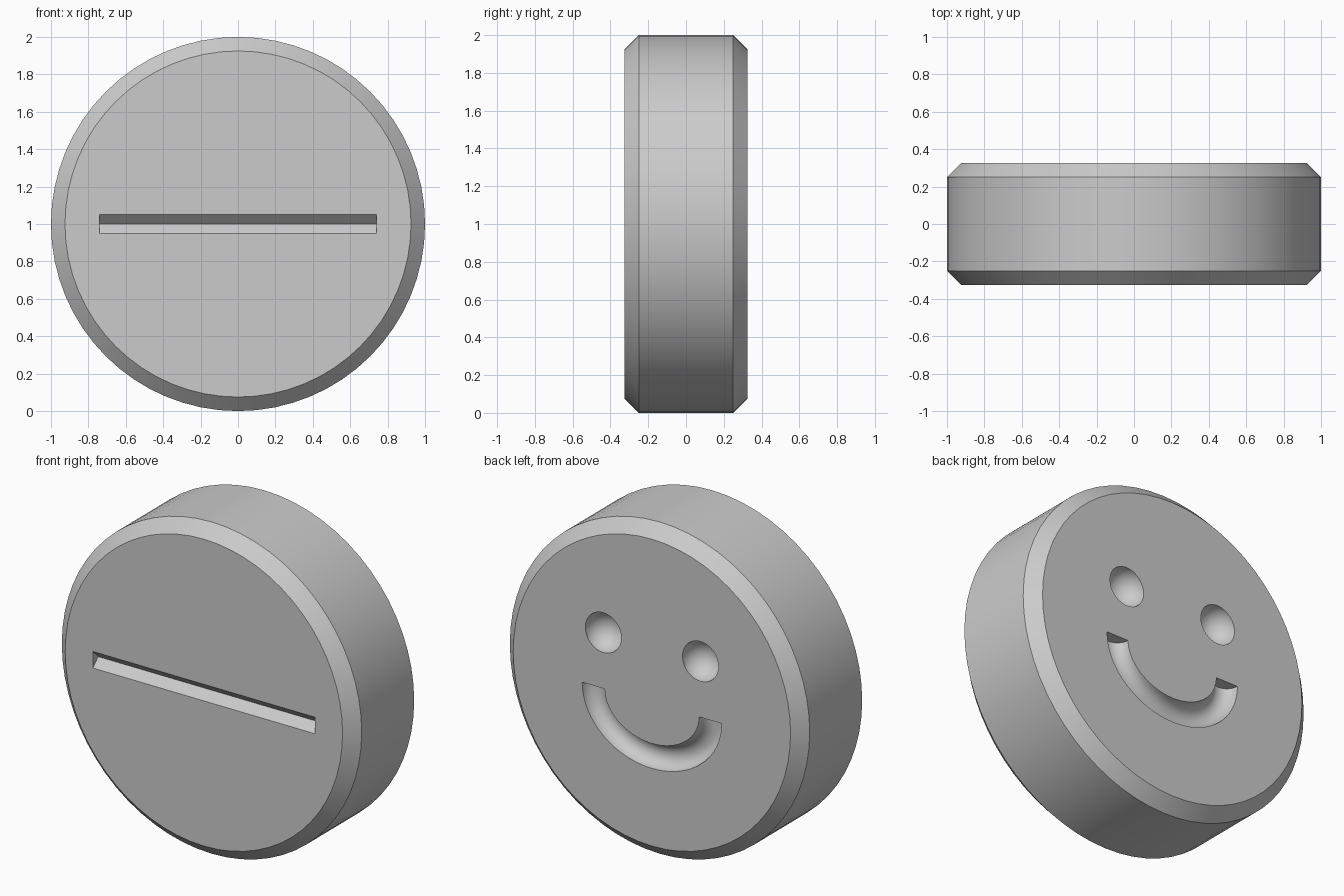
import bpy, bmesh
from math import sin, cos, pi, hypot
from mathutils import Vector

if "Cube" in bpy.data.objects:
    bpy.data.objects.remove(bpy.data.objects["Cube"])

R, HALF, BEVEL = 1.0, 0.325, 0.075


def make_object(name, bm):
    bmesh.ops.recalc_face_normals(bm, faces=bm.faces)
    mesh = bpy.data.meshes.new(name)
    bm.to_mesh(mesh)
    bm.free()
    ob = bpy.data.objects.new(name, mesh)
    bpy.context.collection.objects.link(ob)
    return ob


def loft(name, rings):
    """Closed solid through a list of point rings, with flat end caps."""
    bm = bmesh.new()
    loops = [[bm.verts.new(p) for p in ring] for ring in rings]
    n = len(loops[0])
    for a, b in zip(loops, loops[1:]):
        for i in range(n):
            j = (i + 1) % n
            bm.faces.new((a[i], a[j], b[j], b[i]))
    bm.faces.new(loops[0])
    bm.faces.new(loops[-1][::-1])
    return make_object(name, bm)


def disc_ring(r, y, n=64):
    return [(r * sin(2 * pi * i / n), y, 1 + r * cos(2 * pi * i / n)) for i in range(n)]


# Chamfered disc
disc = loft("disc", [disc_ring(R - BEVEL, -HALF), disc_ring(R, -HALF + BEVEL),
                     disc_ring(R, HALF - BEVEL), disc_ring(R - BEVEL, HALF)])

# V-shaped slot on the front
d = 0.05
slot = loft("slot_cutter", [[(x, -HALF - d, 1), (x, -HALF, 1 + d), (x, -HALF + d, 1),
                             (x, -HALF, 1 - d)] for x in (-0.74, 0.74)])


# Round eye hollows on the back
def eye(x):
    bm = bmesh.new()
    bmesh.ops.create_uvsphere(bm, u_segments=32, v_segments=16, radius=0.12)
    bmesh.ops.translate(bm, verts=bm.verts, vec=(x, HALF, 1.275))
    return make_object("eye_cutter", bm)


# Smile groove: round section swept along half an ellipse
def smile(a=0.39, b=0.32, r=0.075, zc=0.938, steps=32, n=24):
    rings = []
    for i in range(steps + 1):
        t = pi + pi * i / steps
        centre = Vector((a * cos(t), HALF, zc + b * sin(t)))
        side = Vector((b * cos(t), 0, a * sin(t))).normalized()
        rings.append([centre + side * r * cos(2 * pi * k / n)
                      + Vector((0, r * sin(2 * pi * k / n), 0)) for k in range(n)])
    return loft("smile_cutter", rings)


# Cut every hollow and bake the result
cutters = [slot, eye(-0.324), eye(0.324), smile()]
for c in cutters:
    c.hide_render = True
    mod = disc.modifiers.new(c.name, 'BOOLEAN')
    mod.operation = 'DIFFERENCE'
    mod.solver = 'EXACT'
    mod.object = c
dg = bpy.context.evaluated_depsgraph_get()
baked = bpy.data.meshes.new_from_object(disc.evaluated_get(dg))
disc.modifiers.clear()
disc.data = baked
for c in cutters:
    bpy.data.objects.remove(c)

bpy.context.view_layer.objects.active = disc
disc.select_set(True)
bpy.ops.object.shade_smooth_by_angle(angle=pi / 6)
